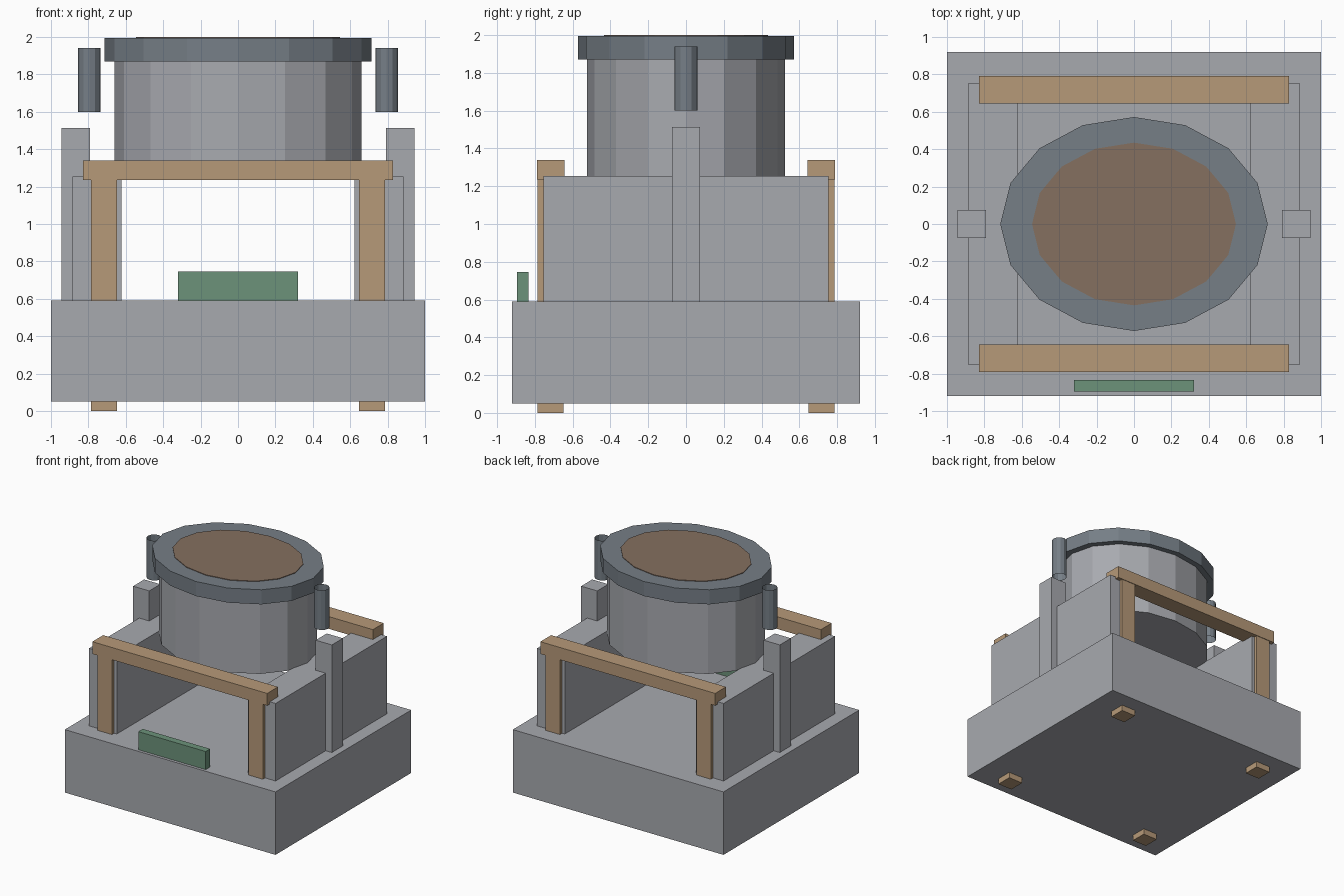
import bpy
from math import cos, sin, tau

old = bpy.data.objects.get("Cube")
if old:
    bpy.data.objects.remove(old, do_unlink=True)


def material(name, rgb):
    m = bpy.data.materials.new(name)
    m.use_nodes = True
    m.diffuse_color = (*rgb, 1)
    m.node_tree.nodes["Principled BSDF"].inputs["Base Color"].default_value = (*rgb, 1)
    return m


grey = material("pale_grey", (0.39, 0.40, 0.43))
slate = material("slate", (0.18, 0.21, 0.24))
wood = material("tan_wood", (0.47, 0.32, 0.19))
brown = material("dark_brown", (0.235, 0.16, 0.115))
green = material("green", (0.15, 0.29, 0.195))


def add(name, verts, faces, mat):
    mesh = bpy.data.meshes.new(name)
    mesh.from_pydata(verts, [], faces)
    mesh.materials.append(mat)
    obj = bpy.data.objects.new(name, mesh)
    bpy.context.collection.objects.link(obj)
    return obj


def box(name, xs, ys, zs, mat):
    xs, ys, zs = sorted(xs), sorted(ys), sorted(zs)
    verts = [(x, y, z) for z in zs for x, y in
             ((xs[0], ys[0]), (xs[1], ys[0]), (xs[1], ys[1]), (xs[0], ys[1]))]
    sides = [(i, (i + 1) % 4, (i + 1) % 4 + 4, i + 4) for i in range(4)]
    return add(name, verts, sides + [(3, 2, 1, 0), (4, 5, 6, 7)], mat)


def drum(name, x, rx, ry, zs, mat, n=16, caps=True):
    verts = [(x + rx * cos(tau * i / n), ry * sin(tau * i / n), z)
             for z in zs for i in range(n)]
    faces = [(i, (i + 1) % n, (i + 1) % n + n, i + n) for i in range(n)]
    if caps:
        faces += [tuple(reversed(range(n))), tuple(range(n, 2 * n))]
    return add(name, verts, faces, mat)


# Base block and front plate
box("base", (-1, 1), (-0.92, 0.92), (0.05, 0.59), grey)
box("front_plate", (-0.32, 0.32), (-0.895, -0.835), (0.59, 0.745), green)

# Oval vessel with rim and lid
drum("vessel", 0, 0.66, 0.525, (1.25, 1.87), grey)
drum("vessel_rim", 0, 0.715, 0.572, (1.87, 1.995), slate)
drum("vessel_lid", 0, 0.545, 0.435, (1.99, 2.0), brown)

# Side walls, posts and open pivot sleeves
for s, side in ((1, "left"), (-1, "right")):
    box(side + "_wall", (s * 0.622, s * 0.885), (-0.755, 0.755), (0.59, 1.255), grey)
    box(side + "_post", (s * 0.79, s * 0.943), (-0.075, 0.075), (0.59, 1.513), grey)
    drum(side + "_sleeve", s * 0.795, 0.06, 0.06, (1.6, 1.94), slate, n=12, caps=False)

# Wooden frames: a beam on two legs that pass through the base as feet
for t, end in ((-1, "front"), (1, "back")):
    box(end + "_beam", (-0.83, 0.83), (t * 0.643, t * 0.79), (1.235, 1.34), wood)
    for s, side in ((1, "left"), (-1, "right")):
        box(f"{end}_{side}_leg", (s * 0.648, s * 0.785), (t * 0.648, t * 0.785),
            (0, 1.235), wood)
